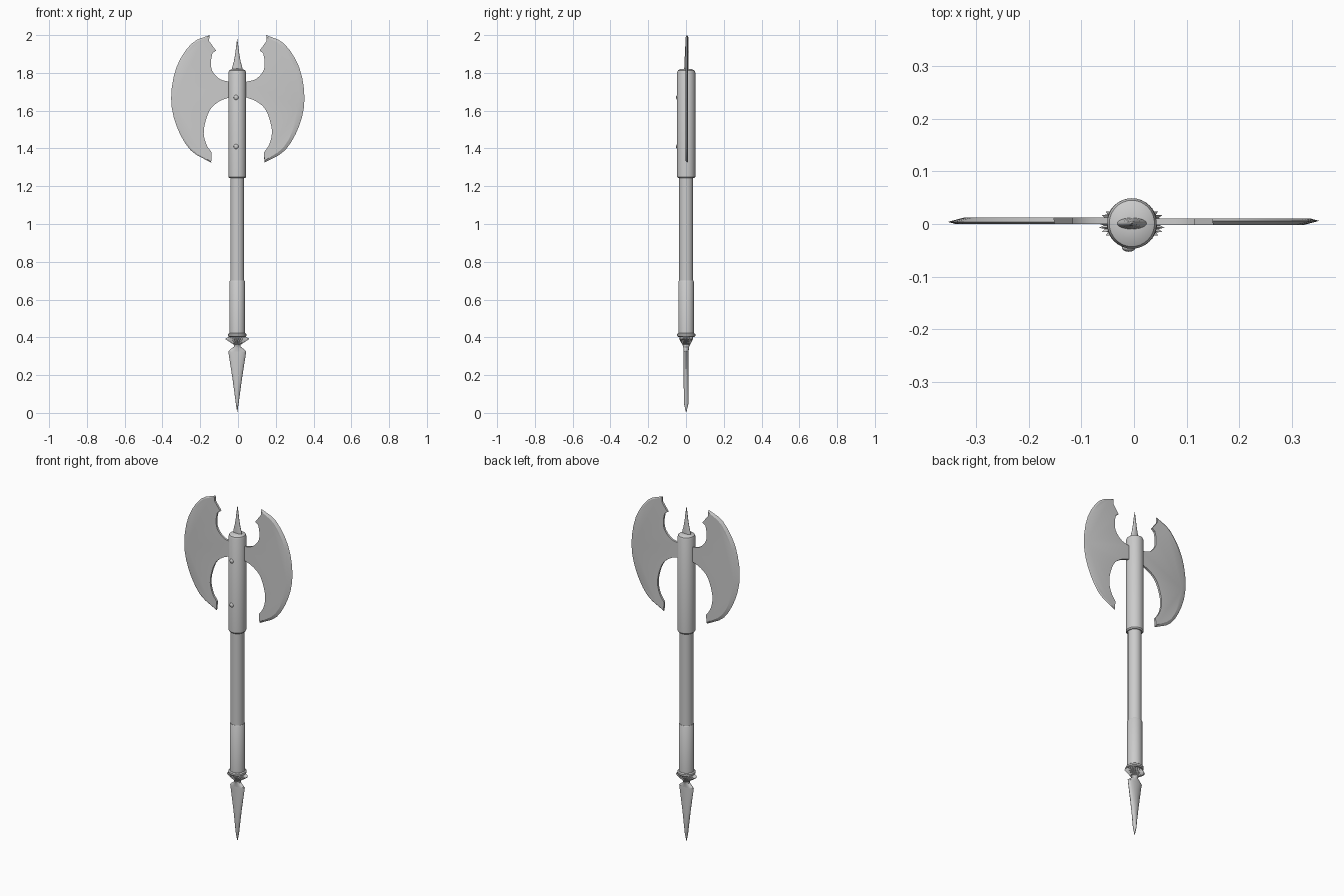
import bpy, bmesh, math
from mathutils import Vector

if "Cube" in bpy.data.objects:
    bpy.data.objects.remove(bpy.data.objects["Cube"])

CX, CY = -0.004, 0.001   # axis of the shaft


def finish(name, bm, angle=35):
    bmesh.ops.recalc_face_normals(bm, faces=bm.faces)
    me = bpy.data.meshes.new(name)
    bm.to_mesh(me)
    bm.free()
    ob = bpy.data.objects.new(name, me)
    bpy.context.collection.objects.link(ob)
    bpy.ops.object.select_all(action='DESELECT')
    ob.select_set(True)
    bpy.context.view_layer.objects.active = ob
    bpy.ops.object.shade_smooth_by_angle(angle=math.radians(angle))
    return ob


def loft(name, sections, n=32, angle=35):
    """Stack of elliptical rings: (z, x radius, y radius, tooth depth)."""
    bm = bmesh.new()
    rings = []
    for z, rx, ry, *tooth in sections:
        d = tooth[0] if tooth else 0
        ring = []
        for i in range(n):
            a = 2 * math.pi * i / n
            k = 1 - d * (i % 2)
            ring.append(bm.verts.new((CX + rx * k * math.cos(a), CY + ry * k * math.sin(a), z)))
        rings.append(ring)
    for a, b in zip(rings, rings[1:]):
        for i in range(n):
            j = (i + 1) % n
            bm.faces.new((a[i], a[j], b[j], b[i]))
    bm.faces.new(rings[0])
    bm.faces.new(rings[-1])
    return finish(name, bm, angle)


def smooth_path(pts, steps=4):
    """Catmull-Rom curve through the points."""
    p = [Vector(q) for q in pts]
    p = [2 * p[0] - p[1]] + p + [2 * p[-1] - p[-2]]
    out = []
    for a, b, c, d in zip(p, p[1:], p[2:], p[3:]):
        for s in range(steps):
            t = s / steps
            out.append(0.5 * (2 * b + (c - a) * t + (2 * a - 5 * b + 4 * c - d) * t * t
                              + (3 * b - a - 3 * c + d) * t ** 3))
    return out + [p[-2]]


# Blade outline: cutting edge from top to bottom, then the inner side back up
EDGE = smooth_path([(.15, 2.0), (.245, 1.955), (.325, 1.83), (.353, 1.665),
                    (.325, 1.52), (.25, 1.39), (.14, 1.325)], 3)
LOWER = smooth_path([(.138, 1.378), (.168, 1.425), (.18, 1.5), (.15, 1.6), (.1, 1.648), (.04, 1.672)])
UPPER = smooth_path([(.04, 1.752), (.095, 1.767), (.135, 1.81), (.142, 1.86), (.134, 1.905)])
INNER = LOWER + [Vector((0, 1.672)), Vector((0, 1.752))] + UPPER + [Vector((.115, 1.918)), Vector((.152, 1.968))]


def blade(name, turn):
    bm = bmesh.new()
    last = len(EDGE) - 1

    def inset(width):
        pts = []
        for i, p in enumerate(EDGE):
            w = width * (0.35 + 0.65 * math.sin(math.pi * i / last))
            pts.append(p + (Vector((.19, 1.66)) - p).normalized() * w)
        return pts

    def layer(pts, y):
        return [bm.verts.new((p.x, y, p.y)) for p in pts]

    front = layer(inset(.03) + INNER, -.007)
    back = layer(inset(.015) + INNER, .005)
    rim = layer(EDGE, .001)
    bm.faces.new(front)
    bm.faces.new(back)
    for i in range(last):
        bm.faces.new((front[i], front[i + 1], rim[i + 1], rim[i]))
        bm.faces.new((back[i], back[i + 1], rim[i + 1], rim[i]))
    n = len(front)
    for i in range(last, n):
        j = (i + 1) % n
        bm.faces.new((front[i], front[j], back[j], back[i]))
    # close the small corners where the rim meets the inner side
    bm.faces.new((front[last], back[last], rim[last]))
    bm.faces.new((front[0], back[0], rim[0]))
    ob = finish(name, bm, 20)
    ob.location = (-.001, .005, 0)
    ob.rotation_euler.z = turn
    return ob


blade("right_blade", 0)
blade("left_blade", math.pi)

# Shaft, grip and head sleeve
loft("shaft", [(.68, .037, .037), (1.27, .037, .037)])
loft("grip", [(.41, .041, .041), (.695, .041, .041), (.7, .038, .038)])
loft("head_sleeve", [(1.243, .042, .042), (1.25, .047, .048), (1.803, .047, .048),
                     (1.813, .043, .044), (1.82, .03, .03), (1.822, .012, .012)])

# Flattened top spike
loft("top_spike", [(1.815, .029, .011), (1.835, .025, .010), (1.86, .018, .009),
                   (1.9, .011, .007), (1.94, .006, .005), (1.98, .0006, .0006)], 24)

# Collar rings, toothed guard and neck
loft("collar_ring", [(.402, .042, .042), (.407, .048, .048), (.417, .048, .048), (.422, .042, .042)])
loft("toothed_guard", [(.41, .04, .032), (.4, .05, .036, .08), (.392, .064, .037, .16),
                       (.382, .05, .032, .14), (.36, .016, .02), (.35, .014, .016)], 56, 20)
loft("neck", [(.365, .018, .02), (.35, .018, .016), (.338, .034, .014), (.325, .048, .013)])

# Flattened pommel point
loft("pommel_point", [(.328, .047, .013), (.315, .046, .0135), (.18, .025, .0135),
                      (.05, .0075, .012), (.006, .001, .002)], 16)

# Rivets on the front of the sleeve
for i, z in enumerate((1.67, 1.41)):
    bm = bmesh.new()
    bmesh.ops.create_uvsphere(bm, u_segments=12, v_segments=8, radius=.013)
    bmesh.ops.scale(bm, vec=(1, .6, 1), verts=bm.verts)
    bmesh.ops.translate(bm, vec=(-.01, CY - .046, z), verts=bm.verts)
    finish(f"rivet_{i + 1}", bm, 60)
